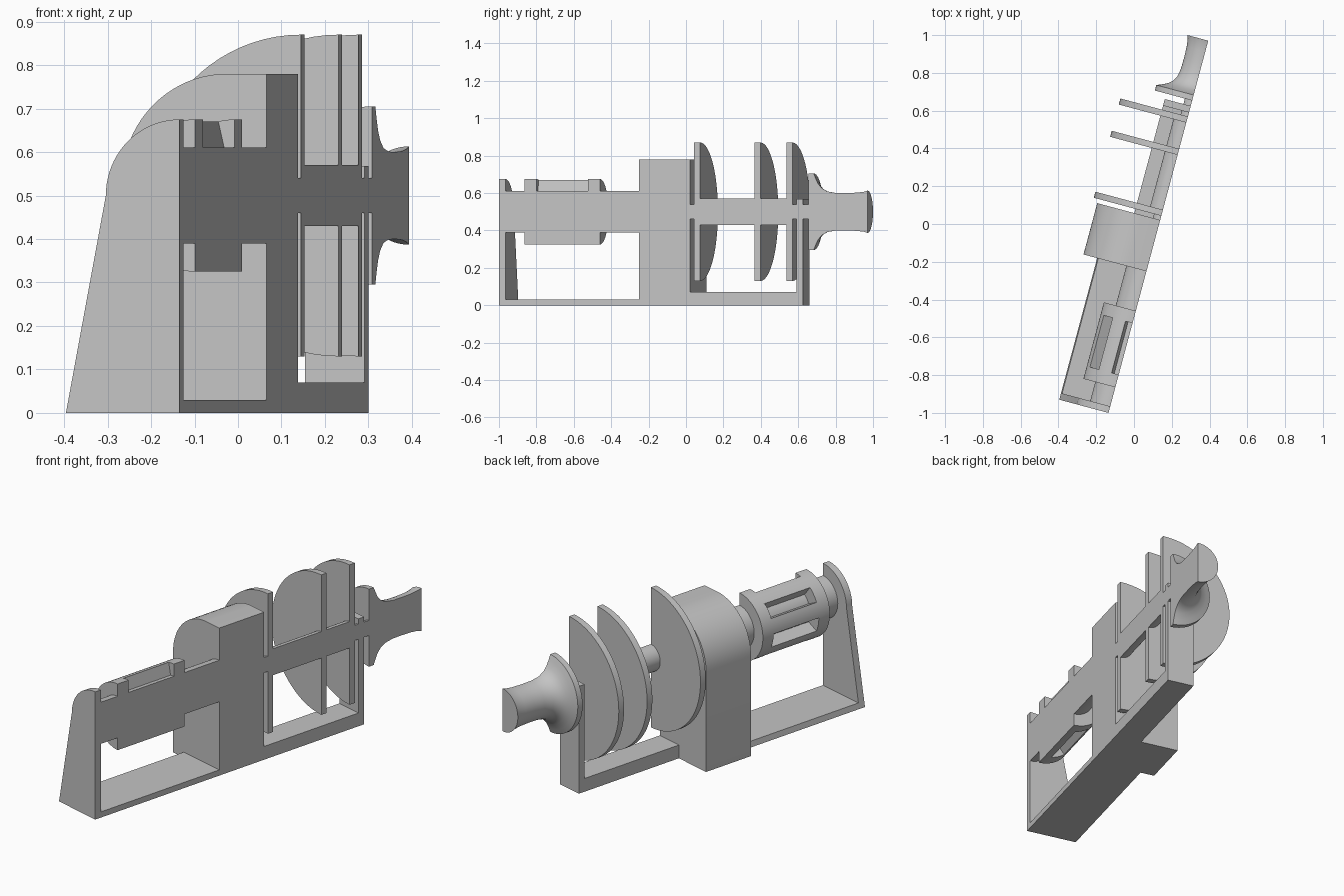
import bpy, bmesh
from math import sin, cos, pi, radians
from mathutils import Matrix

cube = bpy.data.objects.get("Cube")
if cube:
    bpy.data.objects.remove(cube)

AXIS_Z = 0.5
PLACE = Matrix.Translation((-0.135, -1.0, 0)) @ Matrix.Rotation(radians(-15), 4, 'Z')

grey = bpy.data.materials.new("plain_grey")
grey.use_nodes = True
grey.diffuse_color = (0.55, 0.55, 0.55, 1)
grey.node_tree.nodes["Principled BSDF"].inputs["Base Color"].default_value = grey.diffuse_color


def finish(name, bm):
    """Clean the mesh, turn it into place and shade it."""
    bmesh.ops.remove_doubles(bm, verts=bm.verts, dist=1e-5)
    bmesh.ops.recalc_face_normals(bm, faces=bm.faces)
    bm.transform(PLACE)
    mesh = bpy.data.meshes.new(name)
    bm.to_mesh(mesh)
    bm.free()
    mesh.materials.append(grey)
    obj = bpy.data.objects.new(name, mesh)
    bpy.context.collection.objects.link(obj)
    bpy.ops.object.select_all(action='DESELECT')
    obj.select_set(True)
    bpy.context.view_layer.objects.active = obj
    bpy.ops.object.shade_smooth_by_angle(angle=radians(30))
    return obj


def loft(name, rings):
    """Join matching closed rings with quads and cap both ends."""
    bm = bmesh.new()
    rows = [[bm.verts.new(p) for p in ring] for ring in rings]
    n = len(rows[0])
    for a, b in zip(rows, rows[1:]):
        for i in range(n):
            j = (i + 1) % n
            bm.faces.new((a[i], a[j], b[j], b[i]))
    bm.faces.new(rows[0])
    bm.faces.new(rows[-1])
    return finish(name, bm)


def prism(name, outline, start, end):
    """Extrude a (depth, height) outline along the shaft direction."""
    return loft(name, [[(-d, y, z) for d, z in outline] for y in (start, end)])


def turned(name, outline, first=0.0, last=180.0, steps=40):
    """Sweep a (length, radius) outline about the shaft; angle 0 is up."""
    rings = []
    for k in range(steps + 1):
        a = radians(first + (last - first) * k / steps)
        rings.append([(-r * sin(a), y, AXIS_Z + r * cos(a)) for y, r in outline])
    return loft(name, rings)


def disc(name, start, end, radius):
    return turned(name, [(start, 0), (start, radius), (end, radius), (end, 0)])


def box(width, top):
    return [(0, 0), (width, 0), (width, top), (0, top)]


def arc(cx, cz, r, steps=20):
    """Quarter round from the side to the top."""
    return [(cx + r * cos(pi / 2 * k / steps), cz + r * sin(pi / 2 * k / steps))
            for k in range(steps + 1)]


# Frame: front post, bases, bearing block, rear post
prism("front_post", [(0, 0), (0.27, 0)] + arc(0, AXIS_Z, 0.175), 0, 0.036)
prism("front_base", [(0, 0), (0.27, 0), (0.264, 0.03), (0, 0.03)], 0, 0.78)
prism("bearing_block", [(0, 0), (0.345, 0)] + arc(0.095, 0.53, 0.25) + [(0, 0.78)], 0.776, 1.057)
prism("rear_base", box(0.142, 0.07), 1.05, 1.682)
prism("rear_post", box(0.142, 0.568), 1.646, 1.682)

# Stepped shaft
turned("shaft", [(0.03, 0), (0.03, 0.11), (0.9, 0.11), (0.9, 0.04), (1.09, 0.04),
                 (1.09, 0.07), (1.61, 0.07), (1.61, 0.04), (1.73, 0.04), (1.73, 0)])

# Drum: two flanges joined by bars
disc("drum_front_flange", 0.14, 0.209, 0.175)
disc("drum_rear_flange", 0.492, 0.559, 0.175)
pitch = 360 / 7
for k in range(4):
    mid = pitch * (k + 0.5)
    turned("drum_bar_%d" % (k + 1),
           [(0.205, 0.1), (0.205, 0.175), (0.495, 0.175), (0.495, 0.1)],
           mid - pitch / 4, min(mid + pitch / 4, 180), 6)

# Three large discs
for k, start in enumerate((1.08, 1.414, 1.591)):
    disc("large_disc_%d" % (k + 1), start, start + 0.033, 0.37)

# Flared end knob
turned("end_knob", [(1.712, 0), (1.712, 0.205), (1.742, 0.205), (1.752, 0.18), (1.766, 0.15),
                    (1.785, 0.127), (1.815, 0.109), (1.86, 0.101), (1.92, 0.1),
                    (1.98, 0.102), (2.02, 0.107), (2.04, 0.113), (2.04, 0)])
